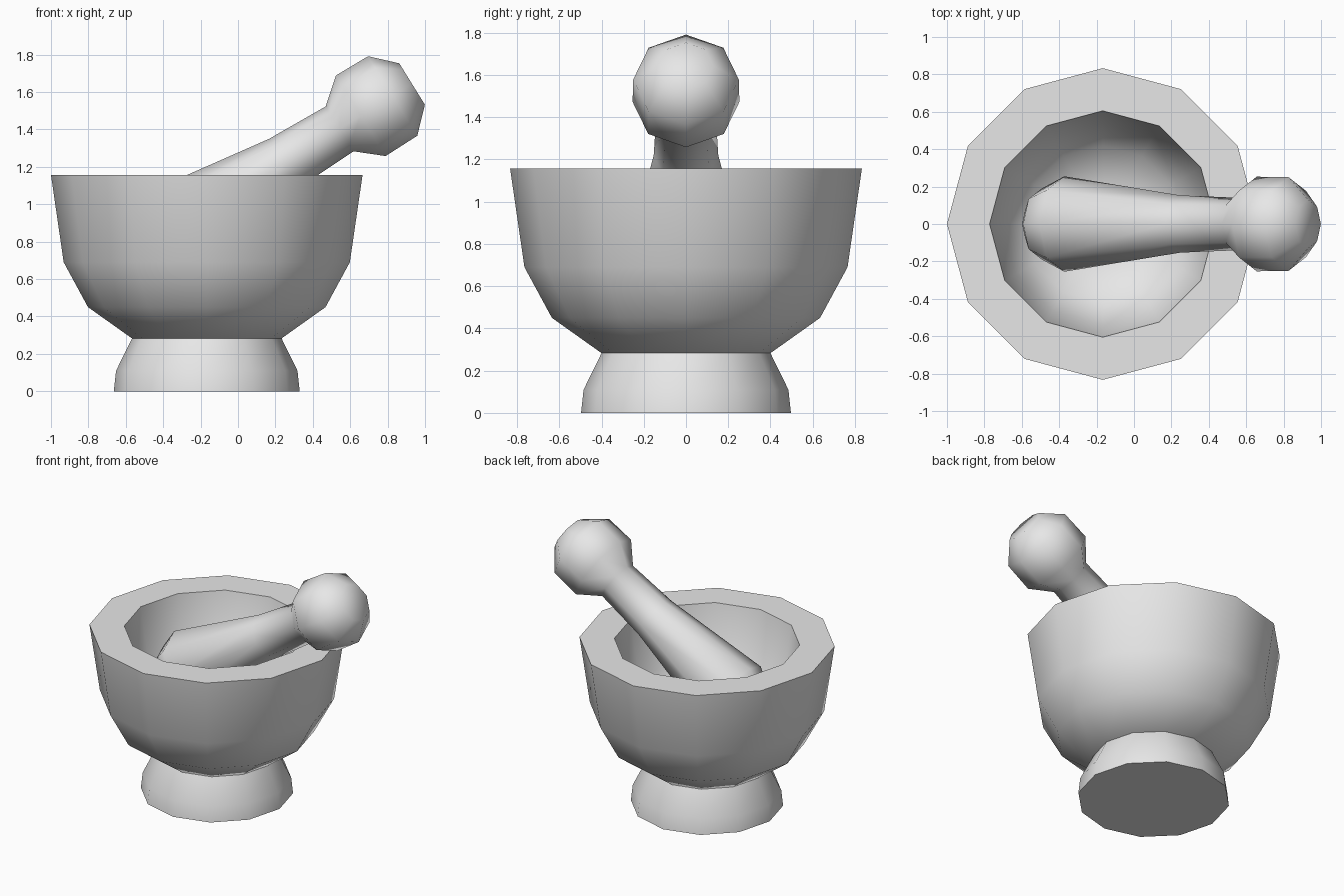
import bpy
import bmesh
import math
from mathutils import Vector, Matrix

cube = bpy.data.objects.get("Cube")
if cube:
    bpy.data.objects.remove(cube, do_unlink=True)

# Single stone colour
stone = bpy.data.materials.new("grey_stone")
stone.use_nodes = True
grey = (0.8, 0.8, 0.8, 1.0)
stone.diffuse_color = grey
stone.node_tree.nodes["Principled BSDF"].inputs["Base Color"].default_value = grey


def lathe(name, profile, sides, matrix, cap_start=True, cap_end=True):
    """Turn a (radius, height) profile around the local z axis."""
    bm = bmesh.new()
    rings = []
    for r, h in profile:
        ring = []
        for i in range(sides):
            a = math.tau * i / sides
            ring.append(bm.verts.new((r * math.cos(a), r * math.sin(a), h)))
        rings.append(ring)
    for low, high in zip(rings, rings[1:]):
        for i in range(sides):
            j = (i + 1) % sides
            bm.faces.new((low[i], low[j], high[j], high[i]))
    if cap_start:
        bm.faces.new(rings[0][::-1])
    if cap_end:
        bm.faces.new(rings[-1])
    bm.transform(matrix)
    mesh = bpy.data.meshes.new(name)
    bm.to_mesh(mesh)
    bm.free()
    mesh.materials.append(stone)
    obj = bpy.data.objects.new(name, mesh)
    bpy.context.collection.objects.link(obj)
    bpy.ops.object.select_all(action='DESELECT')
    obj.select_set(True)
    bpy.context.view_layer.objects.active = obj
    bpy.ops.object.shade_smooth_by_angle(angle=math.radians(60))
    return obj


bowl_place = Matrix.Translation((-0.167, 0, 0))

# Flared foot, open where it meets the bowl
lathe("mortar_foot", [(0.497, 0), (0.485, 0.11), (0.40, 0.283)],
      12, bowl_place, cap_end=False)

# Thick-walled bowl: up the outside, over the flat rim, down the inside
lathe("mortar_bowl", [(0.40, 0.283), (0.635, 0.45), (0.765, 0.69),
                      (0.833, 1.157), (0.605, 1.157), (0.54, 0.76),
                      (0.42, 0.58), (0.22, 0.49)], 12, bowl_place)

# Pestle: wide grinding end, tapered shaft and faceted ball, leaning to the left
axis = Vector((0.85, 0, 0.526)).normalized()
side = Vector((0, 1, 0))
up = axis.cross(side)
lean = Matrix((up, side, axis)).transposed().to_4x4()
pestle_place = Matrix.Translation((0.543, 0, 1.403)) @ lean
lathe("pestle", [(0.10, -1.28), (0.19, -1.218), (0.255, -1.076),
                 (0.153, -0.348), (0.141, 0), (0.253, 0.133),
                 (0.25, 0.334), (0.13, 0.456)], 8, pestle_place)
